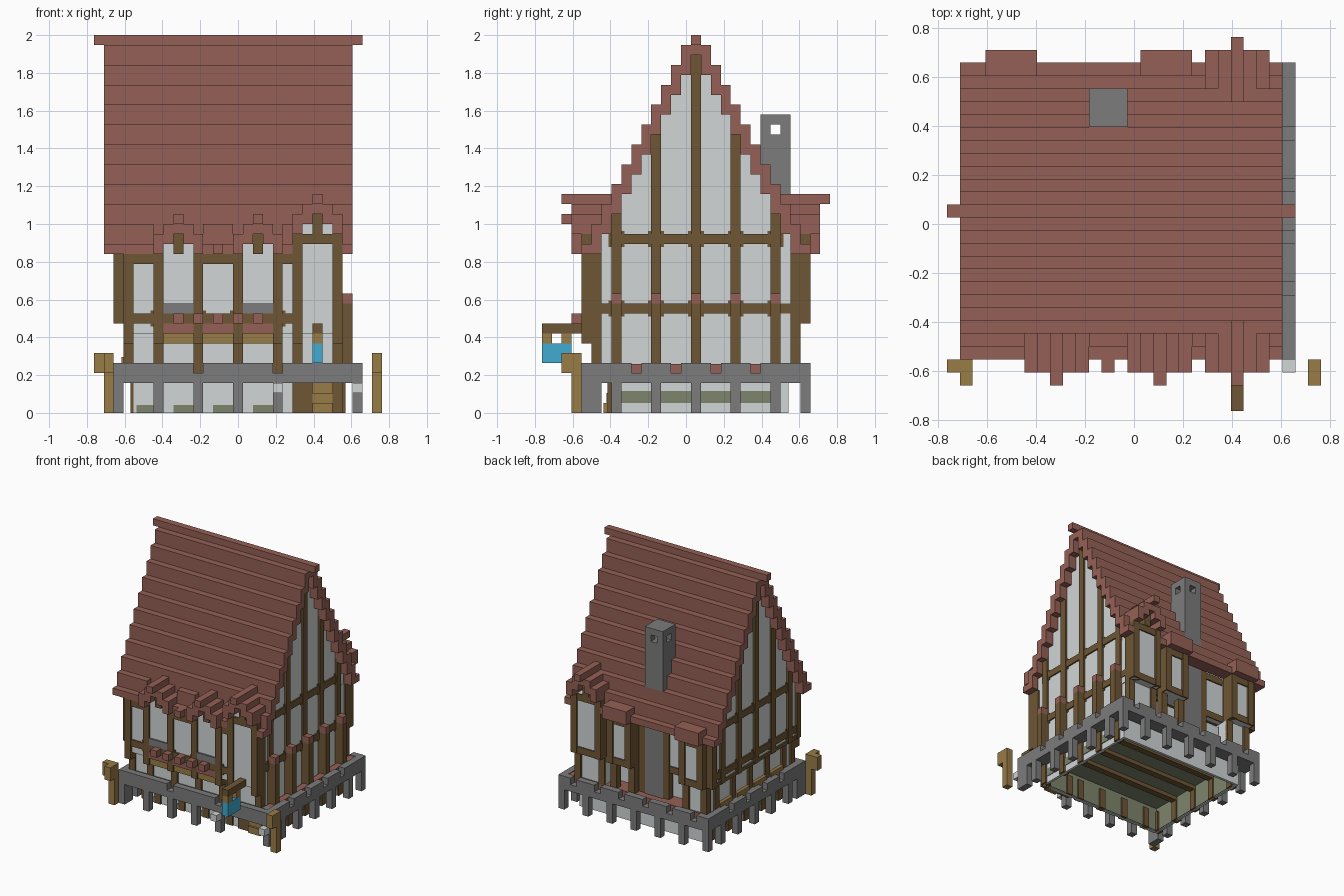
import bpy, bmesh

old = bpy.data.objects.get("Cube")
if old:
    bpy.data.objects.remove(old)

U = 2 / 38   # one block
MID = 14.5   # block index of the centre in x and y


def material(name, r, g, b):
    m = bpy.data.materials.new(name)
    m.use_nodes = True
    m.diffuse_color = (r, g, b, 1)
    m.node_tree.nodes["Principled BSDF"].inputs["Base Color"].default_value = (r, g, b, 1)
    return m


TILE = material("roof_red", .30, .118, .093)
WOOD = material("dark_timber", .156, .092, .035)
PLASTER = material("plaster", .64, .67, .67)
STONE = material("stone_grey", .202, .2, .202)
TAN = material("tan_wood", .32, .2, .064)
BLUE = material("sign_blue", .05, .41, .64)
MOSS = material("moss", .21, .235, .15)


def part(name, mat, boxes):
    """One object made of boxes (x0, x1, y0, y1, z0, z1) in block units."""
    bm = bmesh.new()
    for x0, x1, y0, y1, z0, z1 in boxes:
        cube = bmesh.ops.create_cube(bm, size=1)
        for v in cube["verts"]:
            v.co.x = (x0 + x1) / 2 + v.co.x * (x1 - x0) - MID
            v.co.y = (y0 + y1) / 2 + v.co.y * (y1 - y0) - MID
            v.co.z = (z0 + z1) / 2 + v.co.z * (z1 - z0)
            v.co *= U
    me = bpy.data.meshes.new(name)
    bm.to_mesh(me)
    bm.free()
    me.materials.append(mat)
    ob = bpy.data.objects.new(name, me)
    bpy.context.collection.objects.link(ob)
    return ob


def spans(ends, gaps):
    """Pieces left of a run after the gaps are taken out."""
    cuts = [ends[0]] + [e for g in gaps for e in g] + [ends[1]]
    return list(zip(cuts[::2], cuts[1::2]))


def ring(x0, x1, y0, y1, t, z0, z1):
    """Four walls of thickness t around a rectangle."""
    return [(x0, x1, y0, y0 + t, z0, z1), (x0, x1, y1 - t, y1, z0, z1),
            (x0, x0 + t, y0 + t, y1 - t, z0, z1), (x1 - t, x1, y0 + t, y1 - t, z0, z1)]


# Stone deck: rim, notched parapet and legs
LEGS_X = (2, 6, 10, 14, 18, 22, 26)
GABLE_POSTS = (7, 11, 15, 19, 23)
deck = ring(2, 27, 4, 27, 2, 3, 4)
for a, b in spans((4, 27), [(n, n + 1) for n in (9, 13, 17, 21)]):
    deck += [(2, 3, a, b, 4, 5), (26, 27, a, b, 4, 5)]
for y, notches in ((4, (10, 18)), (26, (4, 8, 12, 16, 20, 24))):
    for a, b in spans((2, 27), [(n, n + 1) for n in notches]):
        deck.append((a, b, y, y + 1, 4, 5))
part("stone_deck", STONE, deck)
legs = [(x, x + 1, y, y + 1, 0, 3) for x in LEGS_X for y in (4, 26) if (x, y) != (22, 4)]
legs += [(x, x + 1, y, y + 1, 0, 3) for x in (2, 26) for y in GABLE_POSTS]
legs += [(x, x + 1, 5, 6, 0, 3) for x in (2, 26)]
part("deck_legs", STONE, legs)
part("brick_walk", TILE, [(25, 26, 6, 26, 4, 4.9), (4, 25, 23, 26, 4, 4.9)])
part("plank_blocks", TAN, [(2.8, 4, y + 1, y + 4, 4, 5.6) for y in GABLE_POSTS[:-1]])
part("front_walk", STONE, [(4, 26, 5.2, 6, 4, 4.9)])

# Hollow cellar below the deck, mossy inside
part("cellar_walls", PLASTER, ring(4, 25, 7, 24.8, .4, 0, 4))
moss = ring(4.4, 24.6, 7.4, 24.4, .1, .1, 3.6) + [(4.4, 24.6, 7.4, 24.4, 3.6, 4)]
for y in GABLE_POSTS[:-1]:
    moss += [(x, x + .1, y + 1, y + 4, 1, 2.2) for x in (3.9, 25)]
moss += [(x, x + 2, 6.9, 7, 0, .8) for x in (4.3, 8, 12, 16)]
part("moss_lining", MOSS, moss)
posts = [(x, x + 1, 6.8, 7.7, 0, 3) for x in (6, 10, 14, 18, 20, 24)]
posts += [(x, x + 1, y, y + 1, 0, 3) for x in (3.7, 24.3) for y in GABLE_POSTS]
part("cellar_posts", WOOD, posts)
part("floor_beams", WOOD, [(4.5, 24.5, y, y + 1, 3, 3.6) for y in (11, 15, 19)])
part("hearth_base", TILE, [(11, 14, 21, 24, 3.4, 3.6)])
part("entry_steps", TAN, [(22, 24, 6.2 + z * .3, 7.2, z, z + 1) for z in range(3)])
part("entry_frame", WOOD, [(20, 22, 6.6, 7, 0, 3), (24, 25, 6.6, 7, 0, 3)])

# Plaster walls, set a little behind the timbers
FRONT_DORMERS = ((8, 0), (16, 0), (22, 2))   # middle block, extra height
BACK_BAYS = ((3, 7), (15, 19), (20, 25))
walls = [(4, 24, 5.3, 7, 4, 8.5), (3.2, 24.5, 4.3, 6, 8, 16), (4, 24, 23, 23.5, 4, 9),
         (4, 24, 24, 24.7, 9, 16), (3.3, 7, 24, 25.7, 4, 9), (20, 24.7, 24, 25.7, 4, 9)]
walls += [(a + .2, b - .2, 24, 26.7, 9, 16) for a, b in BACK_BAYS]
walls += [(20.2, 24.7, 24, 26.7, 15, 18), (20.2, 24.7, 4.3, 6, 15, 18)]
for m, up in FRONT_DORMERS:
    walls.append((m - 1, m + 2, 4.3, 6, 11, 17 + up))
part("plaster_walls", PLASTER, walls)


def roof_under(y):
    return 36 - 2 * abs(y - 15)


gables = []
for y in range(6, 25):
    top = max(roof_under(y), 16) + .5
    gables += [(23, 24.7, y, y + 1, 4, top), (2.3, 4, y, y + 1, 9, top)]
gables.append((3.3, 5, 6, 25, 4, 9))
part("gable_walls", PLASTER, gables)

# Gable timber frames, with small knee blocks at the joints
frame = []
for y in GABLE_POSTS:
    top = roof_under(y) + .5
    frame += [(24, 25, y, y + 1, 4, top), (2, 3, y, y + 1, 9, top), (3, 4, y, y + 1, 4, 9)]
    for z in (10, 17):
        for x in (24, 2.2):
            frame.append((x, x + .8, y - .3, y + 1.3, z - .3, z + 1.3))
for z, a, b in ((10, 5, 26), (17, 7, 24)):
    frame += [(24, 24.9, a, b, z, z + 1), (2.1, 3, a, b, z, z + 1)]
for y in (5, 25):
    frame += [(24, 25, y, y + 1, 4, 16), (2, 3, y, y + 1, 9, 16), (3, 4, y, y + 1, 4, 16)]
frame.append((2.1, 4, 5, 26, 9, 9.5))
part("gable_timbers", WOOD, frame)
part("buttresses", WOOD, [(25, 26, y, y + 1, 4, 11) for y in GABLE_POSTS])
part("buttress_caps", TILE, [(25, 26, y, y + 1, 11, 12) for y in GABLE_POSTS])

# Front timbers
timbers = []
for x in (3, 6, 10, 14, 18, 20, 24):
    timbers += [(x, x + 1, 5, 6, 4, 8), (x, x + 1, 4, 5, 7, 18 if x >= 20 else 16)]
for x in (6, 10, 14, 18):
    timbers.append((x - .3, x + 1.3, 4.2, 5, 8.7, 10.3))
timbers += [(3, 21, 4.1, 5, 9, 10), (3, 7, 4.1, 5, 15, 16), (10, 15, 4.1, 5, 15, 16),
            (18, 21, 4.1, 5, 15, 16), (21, 24, 4.1, 5, 17, 18)]
for m, up in FRONT_DORMERS:
    timbers.append((m, m + 1, 4, 5, 16 + up, 18 + up))
part("front_timbers", WOOD, timbers)
part("window_sills", STONE, [(x, x + 3, 4.05, 5, 10, 11) for x in (7, 15)])
part("pent_roof", TILE, [(7, 18, 4.05, 5.5, 8, 9)]
     + [(x, x + 1, 3, 5, 9, 10) for x in range(8, 18, 2)])
part("pent_brackets", TAN, [(x, x + 3, 4.3, 6, 7, 8) for x in (7, 11, 15)])

# Back timbers and bays
rear = [(x, x + 1, 24, 25, 5, 16) for x in (10, 14)]
for a, b in BACK_BAYS:
    top = 18 if a == 20 else 16
    for x in (a, b - 1):
        rear += [(x, x + 1, 25, 27, 9, top), (x, x + 1, 25, 26, 4, 9)]
    rear += [(a, b, 25, 26.9, z, z + 1) for z in (9, top - 1)]
rear += [(7, 20, 24, 24.9, 15, 16), (7, 20, 23, 24.9, 9, 10), (22, 23, 25, 27, 18, 20)]
part("back_timbers", WOOD, rear)

# Stepped main roof, opened where the dormers break through
roof = [(0, 27, 15, 16, 37, 38), (1, 26, 15, 16, 36, 37)]
for d in range(1, 12):
    z0, z1 = max(36 - 2 * d, 16), 39 - 2 * d
    front_gaps = ((6, 11), (14, 19), (20, 25)) if d > 9 else ()
    back_gaps = ((20, 25),) if d > 9 else ()
    roof += [(a, b, 15 - d, 16 - d, z0, z1) for a, b in spans((1, 26), front_gaps)]
    roof += [(a, b, 15 + d, 16 + d, z0, z1) for a, b in spans((1, 26), back_gaps)]
part("main_roof", TILE, roof)


# Dormer roofs
def dormer(m, up, flip=False):
    rows = [(m, m + 1, 2, 9, 19 + up, 20 + up), (m - 1, m + 2, 3, 8, 18 + up, 19 + up)]
    rows += [(x, x + 1, 3, 8, 17 + up, 18 + up) for x in (m - 1, m + 1)]
    rows += [(x, x + 1, 3, 8, 16 + up, 18 + up) for x in (m - 2, m + 2)]
    if flip:
        rows = [(a, b, 31 - d, 31 - c, e, f) for a, b, c, d, e, f in rows]
    return rows


caps = dormer(22, 2, True)
for m, up in FRONT_DORMERS:
    caps += dormer(m, up)
caps += [(12, 13, 3, 5, 16, 17), (3, 7, 25, 28, 16, 18), (15, 19, 25, 28, 16, 18)]
part("dormer_roofs", TILE, caps)

# Chimney with open vents near the top
shaft = [(11, 14, 22, 25, 4, 28), (11, 14, 22, 25, 29, 30)]
shaft += [(x, x + 1, y, y + 1, 28, 29) for x in (11, 13) for y in (22, 24)]
part("chimney", STONE, shaft)

# Hanging sign over the entry
part("sign_beam", WOOD, [(22, 23, 0, 5, 8, 9)])
part("sign_hangers", TAN, [(22, 23, y, y + 1, 7, 8) for y in (0, 2)])
part("sign_board", BLUE, [(22, 23, 0, 3, 5, 7)])

# Lamp posts and pale blocks on the front deck legs
part("right_lamp_post", TAN, [(28, 29, 3, 4, 0, 6), (28, 29, 2, 3, 4, 6)])
part("left_lamp_post", TAN, [(1, 2, 3, 4, 0, 6), (1, 2, 2, 3, 4, 6), (0, 1, 3, 4, 4, 6)])
part("pale_blocks", PLASTER, [(x, x + 1, 3, 4, 2, 3) for x in (18, 26)])
